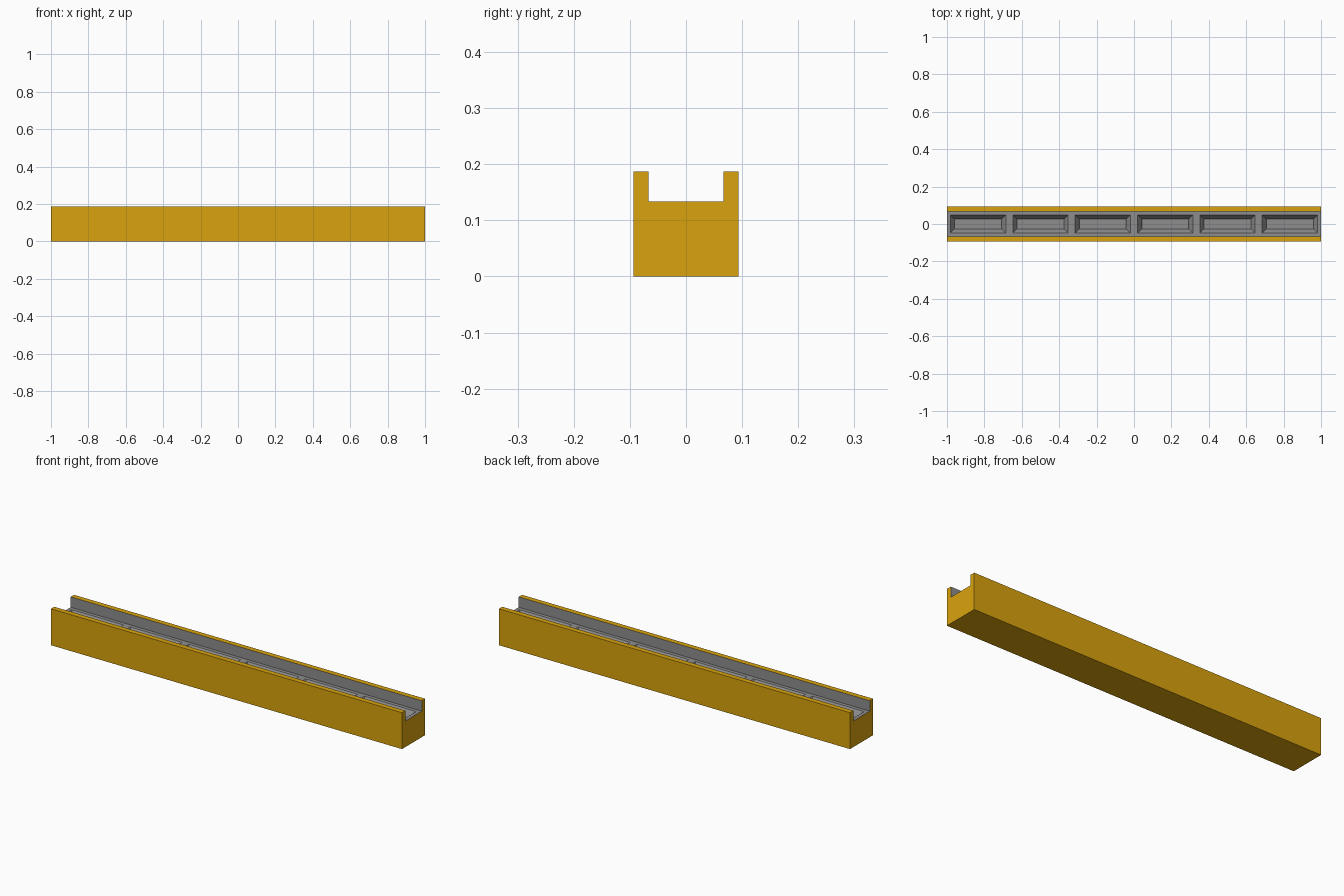
import bpy, bmesh

if "Cube" in bpy.data.objects:
    bpy.data.objects.remove(bpy.data.objects["Cube"])

L, W, H = 1.0, 0.094, 0.1875      # half length, half width, height
CW, CZ = 0.067, 0.134             # channel half width, channel floor height
BAYS = 6

mesh = bpy.data.meshes.new("channel_beam")
beam = bpy.data.objects.new("channel_beam", mesh)
bpy.context.collection.objects.link(beam)
for name, col in (("amber", (0.70, 0.37, 0.004, 1)), ("grey", (0.27, 0.27, 0.27, 1))):
    mat = bpy.data.materials.new(name)
    mat.diffuse_color = col
    mat.use_nodes = True
    mat.node_tree.nodes["Principled BSDF"].inputs["Base Color"].default_value = mat.diffuse_color
    mesh.materials.append(mat)

bm = bmesh.new()

# U-shaped section swept along x, one slice per bay
profile = [(-W, 0), (W, 0), (W, H), (CW, H), (CW, CZ), (-CW, CZ), (-CW, H), (-W, H)]
n = len(profile)
rings = [[bm.verts.new((-L + 2 * L * i / BAYS, y, z)) for y, z in profile]
         for i in range(BAYS + 1)]
floor = []
for a, b in zip(rings, rings[1:]):
    for k in range(n):
        j = (k + 1) % n
        f = bm.faces.new((a[k], a[j], b[j], b[k]))
        if k in (3, 4, 5):        # channel walls and floor
            f.material_index = 1
        if k == 4:
            floor.append(f)
bm.faces.new(rings[0])
bm.faces.new(rings[-1])
bmesh.ops.recalc_face_normals(bm, faces=bm.faces[:])

# Sunken trays: flat rim, sloped sides, then a smaller sloped step
for thickness, depth in ((0.0267, 0), (0.026, -0.026), (0.006, -0.012)):
    bmesh.ops.inset_individual(bm, faces=floor, thickness=thickness, depth=depth)

bm.to_mesh(mesh)
bm.free()
